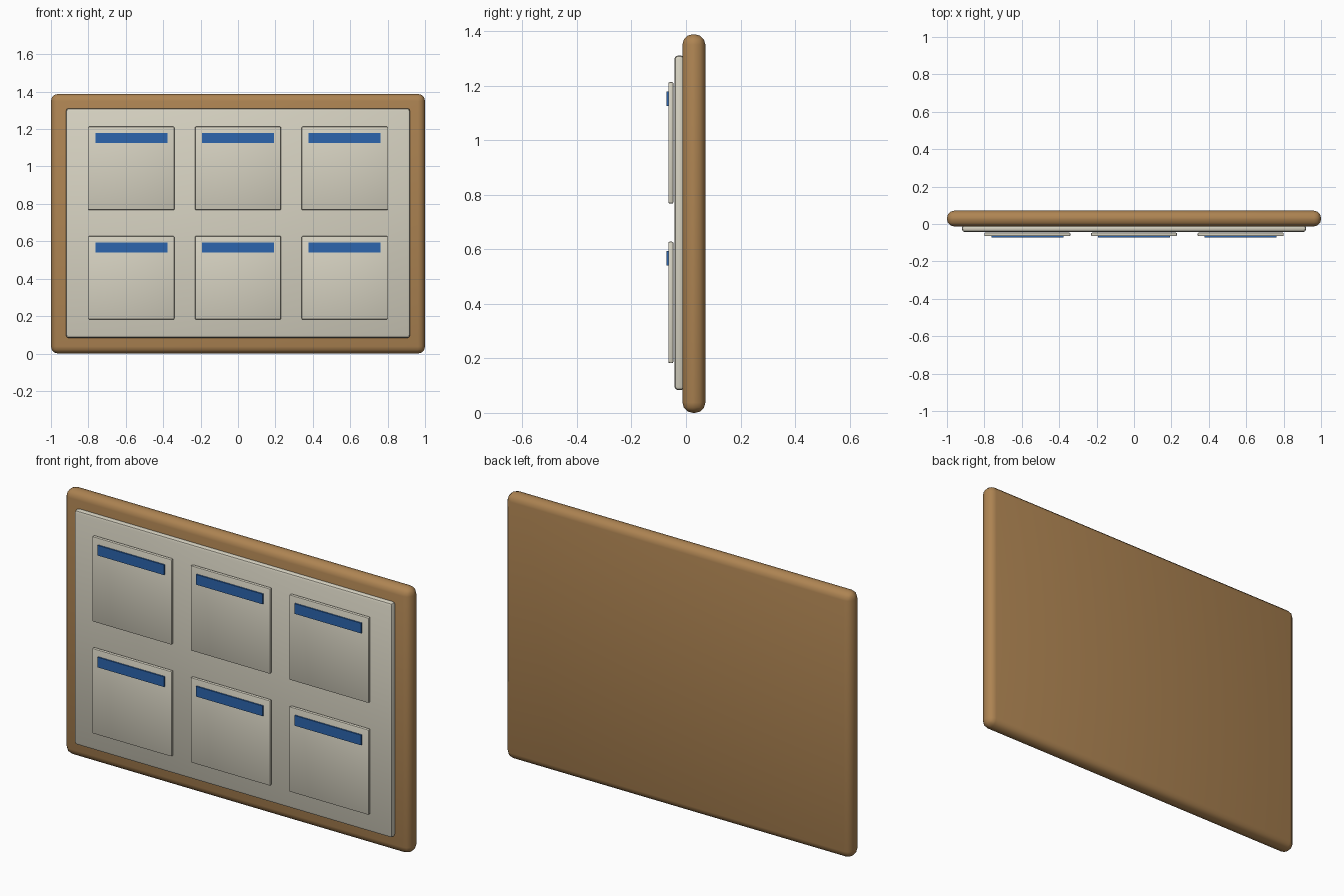
import bpy

if "Cube" in bpy.data.objects:
    bpy.data.objects.remove(bpy.data.objects["Cube"])


def material(name, color):
    m = bpy.data.materials.new(name)
    m.diffuse_color = (*color, 1)
    m.use_nodes = True
    m.node_tree.nodes["Principled BSDF"].inputs["Base Color"].default_value = m.diffuse_color
    return m


wood = material("wood", (0.42, 0.23, 0.085))
cream = material("cream", (0.68, 0.65, 0.54))
blue = material("blue", (0.025, 0.13, 0.42))


def slab(name, x, z, w, h, y0, y1, mat, bevel=0.0, segments=2):
    bpy.ops.mesh.primitive_cube_add(size=1, location=(x, (y0 + y1) / 2, z))
    ob = bpy.context.object
    ob.name = name
    ob.scale = (w, y1 - y0, h)
    bpy.ops.object.transform_apply(location=False, rotation=False, scale=True)
    ob.data.materials.append(mat)
    if bevel:
        b = ob.modifiers.new("rounded_edges", 'BEVEL')
        b.width = bevel
        b.segments = segments
        bpy.ops.object.modifier_apply(modifier=b.name)
        bpy.ops.object.shade_smooth_by_angle()
    return ob


# Wooden backing and the raised panel
slab("wooden_backing", 0, 0.694, 2.0, 1.388, -0.013, 0.071, wood, 0.038, 3)
slab("front_panel", 0, 0.697, 1.84, 1.228, -0.043, -0.005, cream, 0.015, 2)

# Cards in a 3 x 2 grid, each with a blue header strip
for row, z in enumerate((0.99, 0.405)):
    for col, x in enumerate((-0.57, 0, 0.57)):
        tag = f"{row + 1}_{col + 1}"
        slab(f"card_{tag}", x, z, 0.46, 0.446, -0.065, -0.046, cream, 0.006, 2)
        slab(f"header_strip_{tag}", x, z + 0.162, 0.385, 0.053, -0.072, -0.063, blue)
